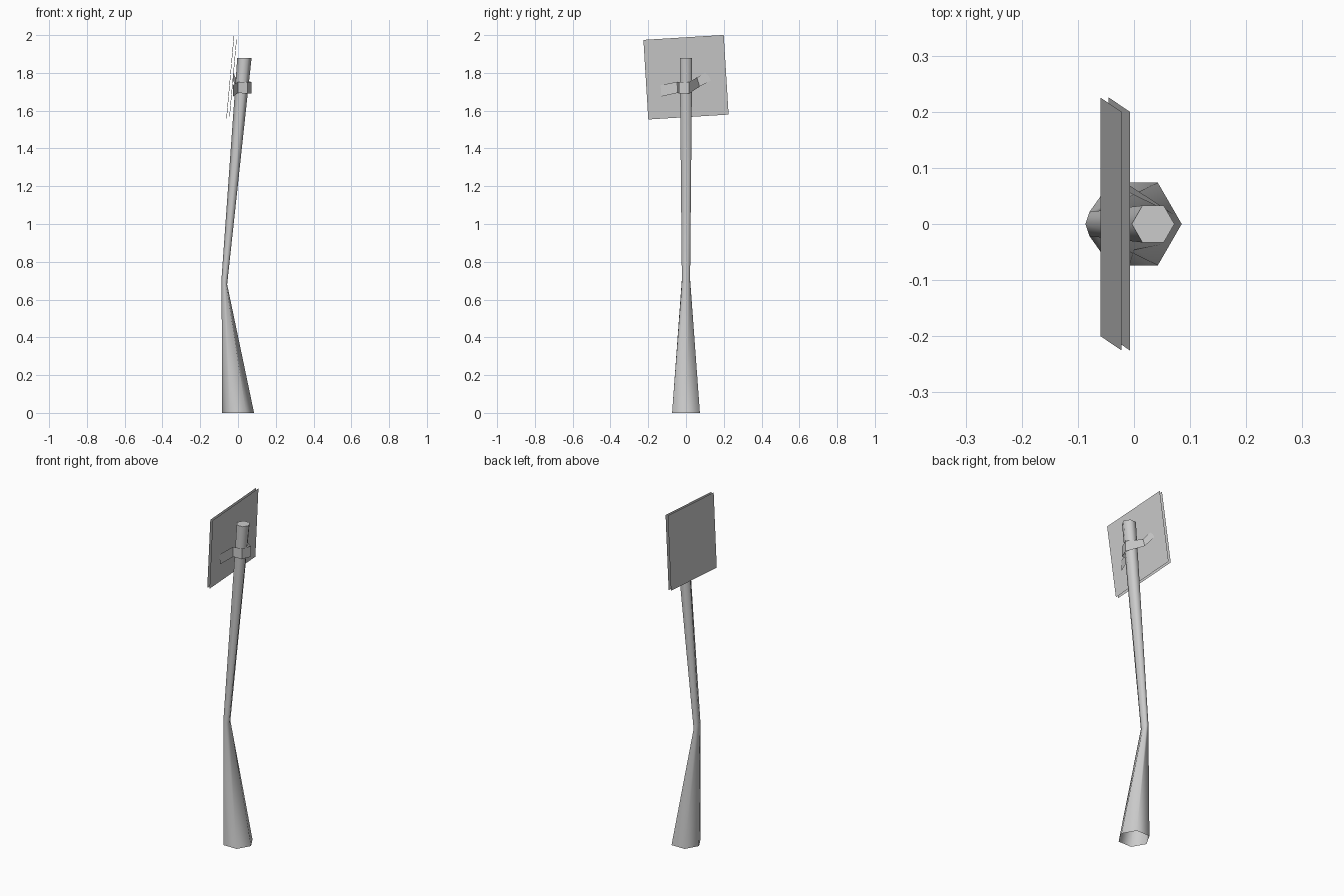
import bpy, math
from mathutils import Matrix, Vector

if "Cube" in bpy.data.objects:
    bpy.data.objects.remove(bpy.data.objects["Cube"])


def make_object(name, verts, faces):
    mesh = bpy.data.meshes.new(name)
    mesh.from_pydata(verts, [], faces)
    mesh.update()
    obj = bpy.data.objects.new(name, mesh)
    bpy.context.collection.objects.link(obj)
    return obj


# Bent six-sided post, open at the bottom and capped at the top
# rings: centre x, centre z, x radius, y radius, rise from right to left
SIDES = 6
rings = [
    (0.0, 0.0, 0.085, 0.085, 0.0),
    (-0.072, 0.70, 0.0145, 0.025, 0.02),
    (0.034, 1.88, 0.038, 0.038, 0.0),
]
verts = []
for cx, cz, rx, ry, tilt in rings:
    for i in range(SIDES):
        a = math.tau * i / SIDES
        verts.append((cx + rx * math.cos(a), ry * math.sin(a), cz - tilt * math.cos(a)))
faces = []
for r in range(len(rings) - 1):
    for i in range(SIDES):
        j = (i + 1) % SIDES
        faces.append((r * SIDES + i, r * SIDES + j, (r + 1) * SIDES + j, (r + 1) * SIDES + i))
faces.append(tuple(range(2 * SIDES, 3 * SIDES)))
post = make_object("post", verts, faces)
bpy.context.view_layer.objects.active = post
post.select_set(True)
bpy.ops.object.shade_smooth_by_angle(angle=math.radians(65))
post.select_set(False)

# Two thin leaning sheets, turned slightly askew
turn = Matrix.Rotation(math.radians(3.5), 4, 'X')
for name, offset, flip in (("sign_face", 0.0, False), ("sign_back", 0.015, True)):
    corners = []
    for y, z in ((-1, -1), (-1, 1), (1, 1), (1, -1)):
        p = turn @ Vector((-0.041 + 0.019 * z + offset, 0.213 * y, 0.211 * z))
        corners.append(p + Vector((0, 0, 1.777)))
    order = (3, 2, 1, 0) if flip else (0, 1, 2, 3)
    # face outward: the rear sheet looks along -x, the other along +x
    make_object(name, corners, [order[::-1]])

# Bent strap wrapped round the post: x, low y, low z, high y, high z
stations = [
    (-0.026, -0.13, 1.675, -0.135, 1.735),
    (0.0, -0.045, 1.694, -0.047, 1.753),
    (0.05, -0.036, 1.690, -0.036, 1.752),
    (0.071, 0.017, 1.690, 0.017, 1.752),
    (-0.013, 0.072, 1.728, 0.058, 1.775),
    (-0.026, 0.133, 1.76, 0.108, 1.805),
]
verts = []
for x, y0, z0, y1, z1 in stations:
    verts += [(x, y0, z0), (x, y1, z1)]
faces = [(2 * i, 2 * i + 2, 2 * i + 3, 2 * i + 1) for i in range(len(stations) - 1)]
make_object("strap", verts, faces)
